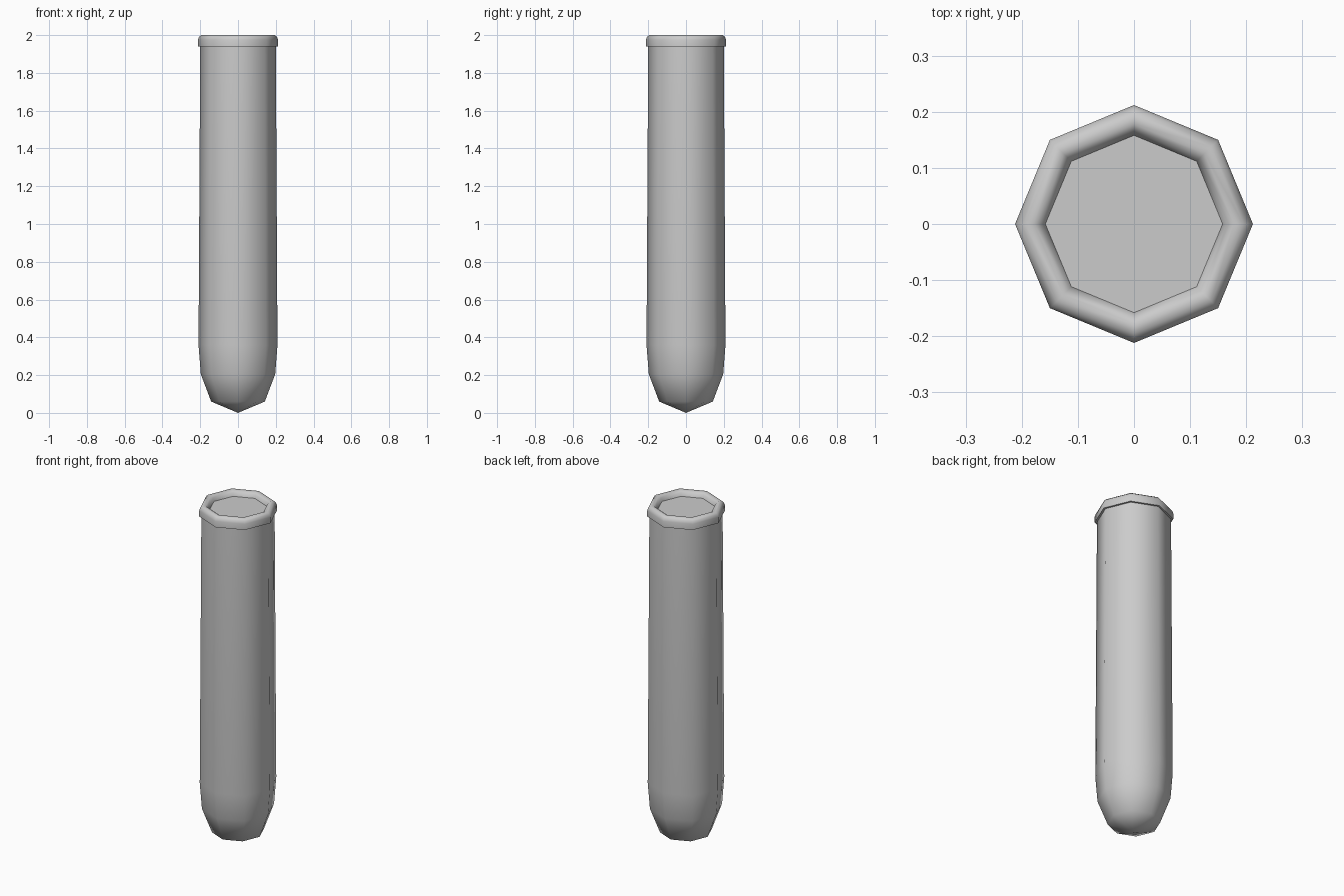
import bpy, bmesh, math

if "Cube" in bpy.data.objects:
    bpy.data.objects.remove(bpy.data.objects["Cube"])

SIDES = 8


def lathe(name, profile):
    """Revolve (radius, z) points into an 8-sided smooth solid; radius 0 makes a pole."""
    bm = bmesh.new()
    rings = []
    for r, z in profile:
        n = SIDES if r > 0 else 1
        rings.append([bm.verts.new((r * math.cos(2 * math.pi * i / SIDES),
                                    r * math.sin(2 * math.pi * i / SIDES), z))
                      for i in range(n)])
    for a, b in zip(rings, rings[1:]):
        for i in range(SIDES):
            j = (i + 1) % SIDES
            if len(a) == 1:
                bm.faces.new((a[0], b[j], b[i]))
            elif len(b) == 1:
                bm.faces.new((a[i], a[j], b[0]))
            else:
                bm.faces.new((a[i], a[j], b[j], b[i]))
    bm.normal_update()
    me = bpy.data.meshes.new(name)
    bm.to_mesh(me)
    bm.free()
    ob = bpy.data.objects.new(name, me)
    bpy.context.collection.objects.link(ob)
    bpy.context.view_layer.objects.active = ob
    ob.select_set(True)
    bpy.ops.object.shade_smooth_by_angle(angle=math.radians(50))
    ob.select_set(False)
    return ob


# Tube wall with rounded bottom, slightly wider near the base
lathe("tube_body", [(0, 0), (0.142, 0.06), (0.197, 0.205), (0.209, 0.36), (0.2, 1.945)])

# Rolled lip around the mouth
lathe("rim", [(0.2, 1.94), (0.212, 1.94), (0.212, 1.975), (0.207, 1.99), (0.195, 2.0),
              (0.178, 2.0), (0.165, 1.99), (0.158, 1.97)])

# Flat surface closing the mouth
lathe("mouth_surface", [(0.158, 1.97), (0, 1.97)])
